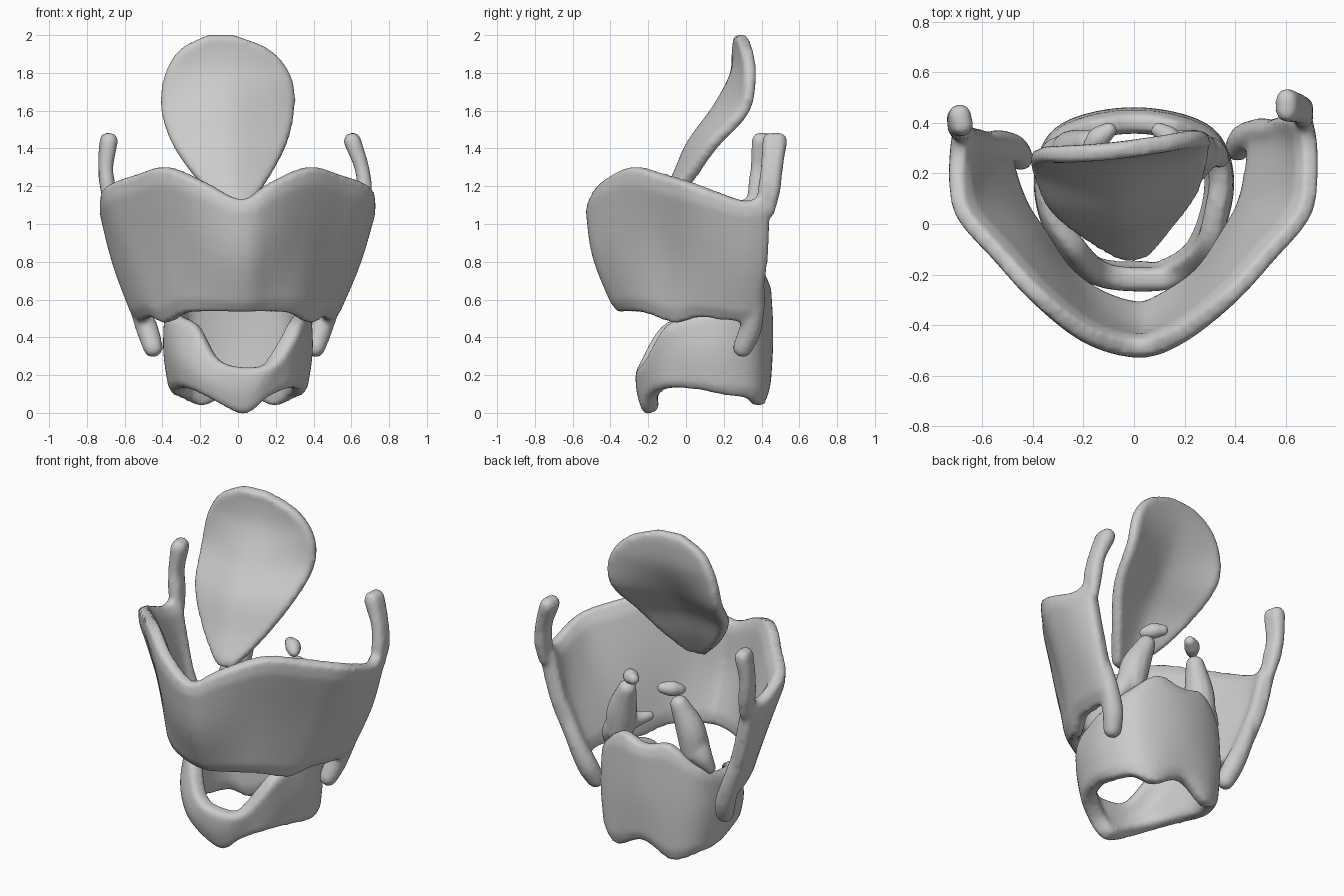
import bpy, bmesh, math
from mathutils import Vector

cube = bpy.data.objects.get("Cube")
if cube:
    bpy.data.objects.remove(cube)

grey = bpy.data.materials.new("cartilage grey")
grey.use_nodes = True
grey.diffuse_color = (0.6, 0.6, 0.6, 1)
grey.node_tree.nodes["Principled BSDF"].inputs["Base Color"].default_value = (0.6, 0.6, 0.6, 1)


def spline(pts, steps, closed=False):
    """Catmull-Rom curve through points of any type that can be scaled and added."""
    n = len(pts)
    out = []
    for i in range(n if closed else n - 1):
        if closed:
            a, b, c, d = (pts[(i + k) % n] for k in (-1, 0, 1, 2))
        else:
            b, c = pts[i], pts[i + 1]
            a = pts[i - 1] if i else b * 2 - c
            d = pts[i + 2] if i + 2 < n else c * 2 - b
        for s in range(steps):
            t = s / steps
            out.append(b + (c - a) * (t / 2)
                       + (a * 2 - b * 5 + c * 4 - d) * (t * t / 2)
                       + (b * 3 - a - c * 3 + d) * (t ** 3 / 2))
    if not closed:
        out.append(pts[-1].copy())
    return out


def add_sheet(bm, strips, thick, closed=False, steps=5):
    """Thick curved plate through strips of control points."""
    rows = [spline([Vector(p) for p in r], steps) for r in strips]
    cols = [spline(list(c), steps, closed) for c in zip(*rows)]
    m, n = len(cols), len(cols[0])
    sides = [], []
    for i in range(m):
        lines = [], []
        for j in range(n):
            j0, j1 = (j - 1, (j + 1) % n) if closed else (max(j - 1, 0), min(j + 1, n - 1))
            down = cols[min(i + 1, m - 1)][j] - cols[max(i - 1, 0)][j]
            nor = down.cross(cols[i][j1] - cols[i][j0]).normalized()
            rim = i in (0, m - 1) or (not closed and j in (0, n - 1))
            h = thick * (0.3 if rim else 0.5)
            for line, sign in zip(lines, (1, -1)):
                line.append(bm.verts.new(cols[i][j] + nor * h * sign))
        sides[0].append(lines[0])
        sides[1].append(lines[1])
    A, B = sides
    for i in range(m - 1):
        for j in range(n if closed else n - 1):
            k = (j + 1) % n
            for g in sides:
                bm.faces.new((g[i][j], g[i][k], g[i + 1][k], g[i + 1][j]))
    for i in (0, m - 1):
        for j in range(n if closed else n - 1):
            k = (j + 1) % n
            bm.faces.new((A[i][j], A[i][k], B[i][k], B[i][j]))
    if not closed:
        for j in (0, n - 1):
            for i in range(m - 1):
                bm.faces.new((A[i][j], A[i + 1][j], B[i + 1][j], B[i][j]))


def add_tube(bm, points, segs=12):
    """Round rod through (x, y, z, radius) points with domed ends."""
    path = spline([Vector(p) for p in points], 5)
    rings = []
    for i, p in enumerate(path):
        axis = (path[min(i + 1, len(path) - 1)] - path[max(i - 1, 0)]).to_3d()
        q = axis.to_track_quat("Z", "Y")
        slices = [(0, 1)]
        if i == 0:
            slices = [(-0.8, 0.5), (0, 1)]
        elif i == len(path) - 1:
            slices = [(0, 1), (0.55, 0.85), (0.9, 0.4)]
        for lift, wide in slices:
            rings.append([bm.verts.new(p.to_3d() + q @ Vector((
                math.cos(a) * wide, math.sin(a) * wide, lift)) * p.w)
                for a in (math.tau * s / segs for s in range(segs))])
    for r, s in zip(rings, rings[1:]):
        for j in range(segs):
            k = (j + 1) % segs
            bm.faces.new((r[j], r[k], s[k], s[j]))
    bm.faces.new(rings[0])
    bm.faces.new(rings[-1])


def finish(bm, name, voxel=0.016, smooth=5):
    """Fuse the pieces into one soft organic surface."""
    bmesh.ops.recalc_face_normals(bm, faces=bm.faces)
    mesh = bpy.data.meshes.new(name)
    bm.to_mesh(mesh)
    bm.free()
    mesh.materials.append(grey)
    obj = bpy.data.objects.new(name, mesh)
    bpy.context.collection.objects.link(obj)
    rem = obj.modifiers.new("fuse", "REMESH")
    rem.mode, rem.voxel_size, rem.use_smooth_shade = "VOXEL", voxel, True
    soft = obj.modifiers.new("soften", "SMOOTH")
    soft.factor, soft.iterations = 0.5, smooth
    for p in mesh.polygons:
        p.use_smooth = True


def right_side(p):
    """Mirror a shield point; the right rear sits slightly forward and outward."""
    x, y, z, *radius = p
    k = max(y, 0) / 0.4
    out = 0.2 if z > 1.1 else 0.07
    return (-x - out * k * abs(z - 1.1), y - 0.05 * k, z, *radius)


def wall(columns, centre_y):
    """Top, bulged middle and bottom points for each (top, bottom, bulge) column."""
    strips = []
    for top, low, bulge in columns:
        a, b = Vector(top), Vector(low)
        mid = (a + b) / 2
        strips.append((a, mid + Vector((mid.x, mid.y - centre_y, 0)).normalized() * bulge, b))
    return strips


# Shield plate: (top, bottom, bulge) columns from the front ridge to the rear edge
shield = [((0.02, -0.49, 1.13), (0.02, -0.33, 0.54), 0.04),
          ((0.18, -0.44, 1.22), (0.13, -0.29, 0.54), 0.02),
          ((0.38, -0.29, 1.3), (0.27, -0.2, 0.53), -0.01),
          ((0.54, -0.12, 1.26), (0.37, -0.05, 0.48), -0.02),
          ((0.675, 0.04, 1.21), (0.43, 0.07, 0.51), -0.01),
          ((0.7, 0.18, 1.16), (0.46, 0.2, 0.5), 0.01),
          ((0.695, 0.32, 1.12), (0.47, 0.31, 0.49), 0.025),
          ((0.67, 0.44, 1.16), (0.46, 0.38, 0.5), 0.03)]
strips = wall(shield, 0)
mirrored = [[Vector(right_side(p)) for p in s] for s in strips[:0:-1]]
bm = bmesh.new()
add_sheet(bm, mirrored + strips, 0.095)
# Flattened upper horns and rounded lower horns
rods = [[(0.665, 0.42 + d, 1.06, 0.03), (0.67, 0.44 + d, 1.18, 0.042),
         (0.655, 0.455 + d, 1.3, 0.04), (0.605, 0.47 + d, 1.44, 0.048)]
        for d in (-0.02, 0.02)]
rods.append([(0.58, 0.37, 0.8, 0.035), (0.505, 0.37, 0.6, 0.05),
             (0.44, 0.34, 0.44, 0.06), (0.41, 0.3, 0.345, 0.054)])
for rod in rods:
    add_tube(bm, rod)
    add_tube(bm, [right_side(p) for p in rod])
finish(bm, "shield_cartilage")

# Signet ring: low arch in front, tall plate at the back
ring = [((0.02, -0.22, 0.24), (0.03, -0.18, 0.0), 0.015),
        ((0.14, -0.2, 0.28), (0.13, -0.17, 0.08), 0.015),
        ((0.25, -0.1, 0.46), (0.24, -0.1, 0.13), 0.02),
        ((0.32, 0.04, 0.52), (0.3, 0.05, 0.13), 0.02),
        ((0.34, 0.19, 0.55), (0.315, 0.19, 0.1), 0.02),
        ((0.29, 0.32, 0.63), (0.28, 0.32, 0.08), 0.015),
        ((0.16, 0.38, 0.74), (0.18, 0.385, 0.04), 0.01),
        ((0, 0.4, 0.71), (0, 0.4, 0.12), 0.015)]
strips = wall(ring, 0.1)
strips += [[Vector((-p.x, p.y, p.z)) for p in s] for s in strips[-2:0:-1]]
# The front opening sits slightly to the left
for top, *rest in strips:
    top.x += 0.04 if top.y < 0 else 0
bm = bmesh.new()
add_sheet(bm, strips, 0.095, closed=True)
finish(bm, "ring_cartilage")

# Paired pyramids with small caps, standing on the ring
for label, side in (("left", 1), ("right", -1)):
    bm = bmesh.new()
    for rod in ([(0.26, 0.28, 0.67, 0.08), (0.235, 0.29, 0.82, 0.085), (0.18, 0.32, 0.97, 0.055)],
                [(0.26, 0.28, 0.73, 0.08), (0.31, 0.28, 0.66, 0.06), (0.34, 0.26, 0.6, 0.04)],
                [(0.25, 0.26, 0.73, 0.08), (0.22, 0.19, 0.72, 0.05), (0.17, 0.12, 0.73, 0.03)]):
        add_tube(bm, [(side * p[0], *p[1:]) for p in rod])
    finish(bm, label + "_pyramid_cartilage", 0.012, 4)
    bm = bmesh.new()
    add_tube(bm, [(side * 0.175, 0.3, 1.055, 0.033), (side * 0.14, 0.34, 1.065, 0.045),
                  (side * 0.1, 0.37, 1.07, 0.033)])
    finish(bm, label + "_cap_cartilage", 0.009, 3)

# Leaf: rows of height, centre x, half width, ridge depth, backward bow of the edges
leaf = [(1.08, 0, 0.05, -0.13, 0.01), (1.24, -0.03, 0.19, -0.045, 0.045),
        (1.42, -0.045, 0.3, 0.035, 0.085), (1.6, -0.055, 0.35, 0.165, 0.115),
        (1.78, -0.055, 0.335, 0.265, 0.045), (1.92, -0.07, 0.24, 0.29, 0.01),
        (2.0, -0.09, 0.07, 0.285, 0)]
strips = []
for z, cx, half, y, bow in leaf:
    strips.append([(cx + half * s, y + bow * abs(s) ** 1.4 + 0.11 * half * s, z)
                   for s in (-1, -0.6, -0.15, 0.15, 0.6, 1)])
bm = bmesh.new()
add_sheet(bm, strips, 0.068)
finish(bm, "leaf_cartilage")
